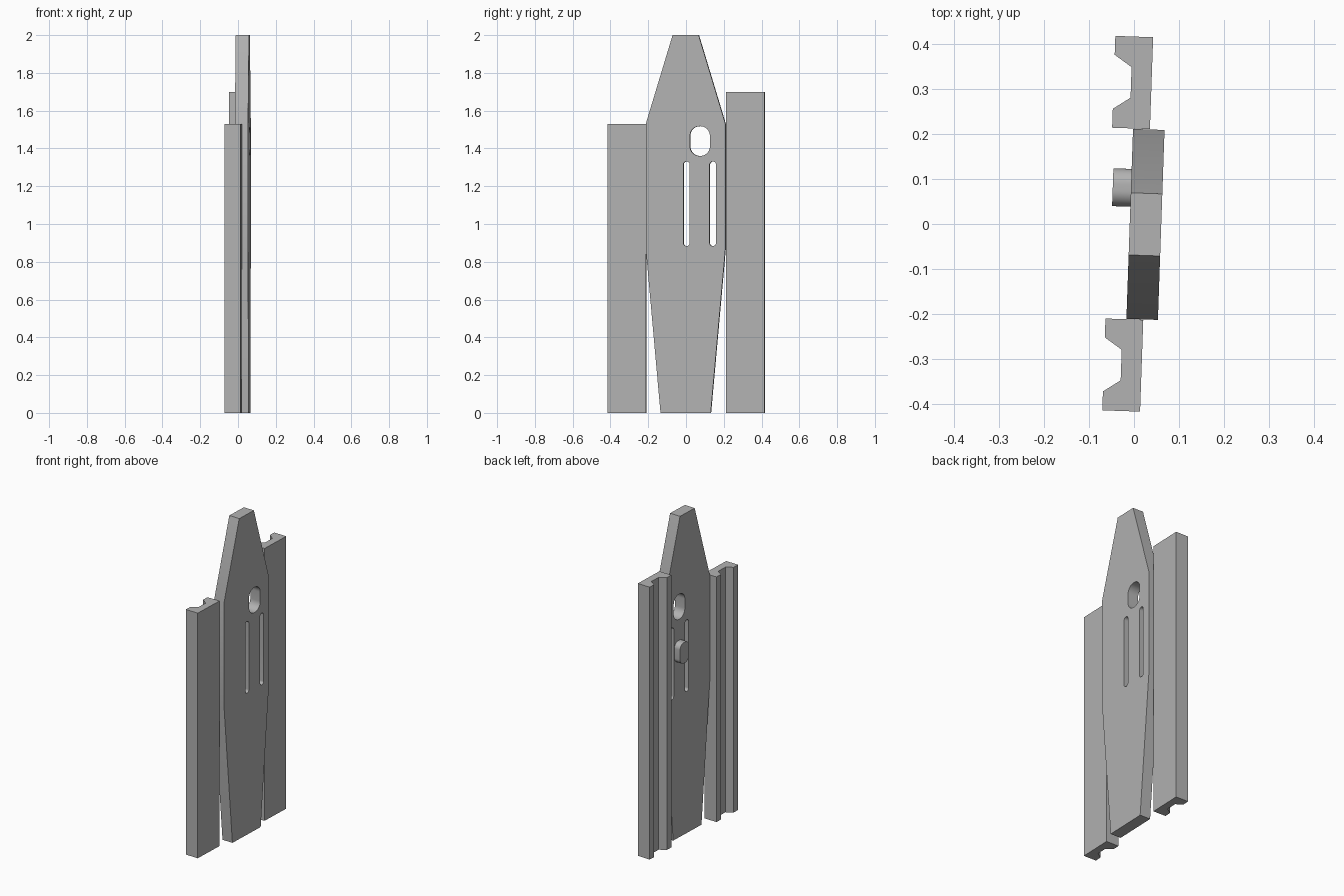
import bpy, bmesh, math
from mathutils import Vector

if "Cube" in bpy.data.objects:
    bpy.data.objects.remove(bpy.data.objects["Cube"])

TILT = math.radians(-2)  # whole assembly is turned slightly about z

grey = bpy.data.materials.new("light grey")
grey.diffuse_color = (0.45, 0.45, 0.45, 1)
grey.use_nodes = True
grey.node_tree.nodes["Principled BSDF"].inputs["Base Color"].default_value = grey.diffuse_color


def prism(name, points, offset, smooth=False):
    """Extrude a closed outline of 3D points along an offset vector."""
    bm = bmesh.new()
    face = bm.faces.new([bm.verts.new(p) for p in points])
    ext = bmesh.ops.extrude_face_region(bm, geom=[face])
    verts = [g for g in ext["geom"] if isinstance(g, bmesh.types.BMVert)]
    bmesh.ops.translate(bm, verts=verts, vec=Vector(offset))
    bmesh.ops.recalc_face_normals(bm, faces=bm.faces)
    mesh = bpy.data.meshes.new(name)
    bm.to_mesh(mesh)
    bm.free()
    mesh.materials.append(grey)
    obj = bpy.data.objects.new(name, mesh)
    obj.rotation_euler.z = TILT
    bpy.context.collection.objects.link(obj)
    if smooth:
        shade(obj)
    return obj


def shade(obj):
    bpy.ops.object.select_all(action='DESELECT')
    obj.select_set(True)
    bpy.context.view_layer.objects.active = obj
    bpy.ops.object.shade_smooth_by_angle(angle=math.radians(30))


def rounded(x, y, z, w, h, r, n=10):
    """Rounded rectangle outline in the plate's plane."""
    pts = []
    for k, (sy, sz) in enumerate([(1, 1), (-1, 1), (-1, -1), (1, -1)]):
        for i in range(n + 1):
            a = (k + i / n) * math.pi / 2
            pts.append((x, y + sy * (w / 2 - r) + r * math.cos(a),
                        z + sz * (h / 2 - r) + r * math.sin(a)))
    return pts


# Central plate: tapered to a blunt top and a narrower foot
half = [(0.133, 0), (0.211, 0.87), (0.211, 1.53), (0.069, 2.0)]
outline = half + [(-y, z) for y, z in reversed(half)]
plate = prism("centre_plate", [(-0.0095, y, z) for y, z in outline], (0.07, 0, 0))

# Openings cut through the plate: one large hole, two slots
openings = [("hole_cutter", 0.076, 1.439, 0.105, 0.157, 0.05),
            ("inner_slot_cutter", 0.005, 1.107, 0.033, 0.447, 0.016),
            ("outer_slot_cutter", 0.144, 1.107, 0.033, 0.447, 0.016)]
for name, y, z, w, h, r in openings:
    cutter = prism(name, rounded(-0.1, y, z, w, h, r), (0.3, 0, 0))
    cutter.hide_render = True
    mod = plate.modifiers.new(name, 'BOOLEAN')
    mod.object = cutter
    mod.solver = 'EXACT'
    bpy.context.view_layer.objects.active = plate
    bpy.ops.object.modifier_apply(modifier=name)
    bpy.data.objects.remove(cutter)
shade(plate)

# Knob on the rear of the plate between the slots
prism("knob", rounded(-0.05, 0.08, 1.165, 0.084, 0.13, 0.035), (0.0405, 0, 0), True)

# Side rails with a flared groove along the rear
profile = [(0.028, -0.102), (0.028, 0.102), (-0.056, 0.102), (-0.056, 0.06),
           (-0.0175, 0.034), (-0.0175, -0.034), (-0.056, -0.06), (-0.056, -0.102)]
for name, y, height in [("left_rail", -0.314, 1.53), ("right_rail", 0.314, 1.70)]:
    prism(name, [(px, y + py, 0) for px, py in profile], (0, 0, height))
